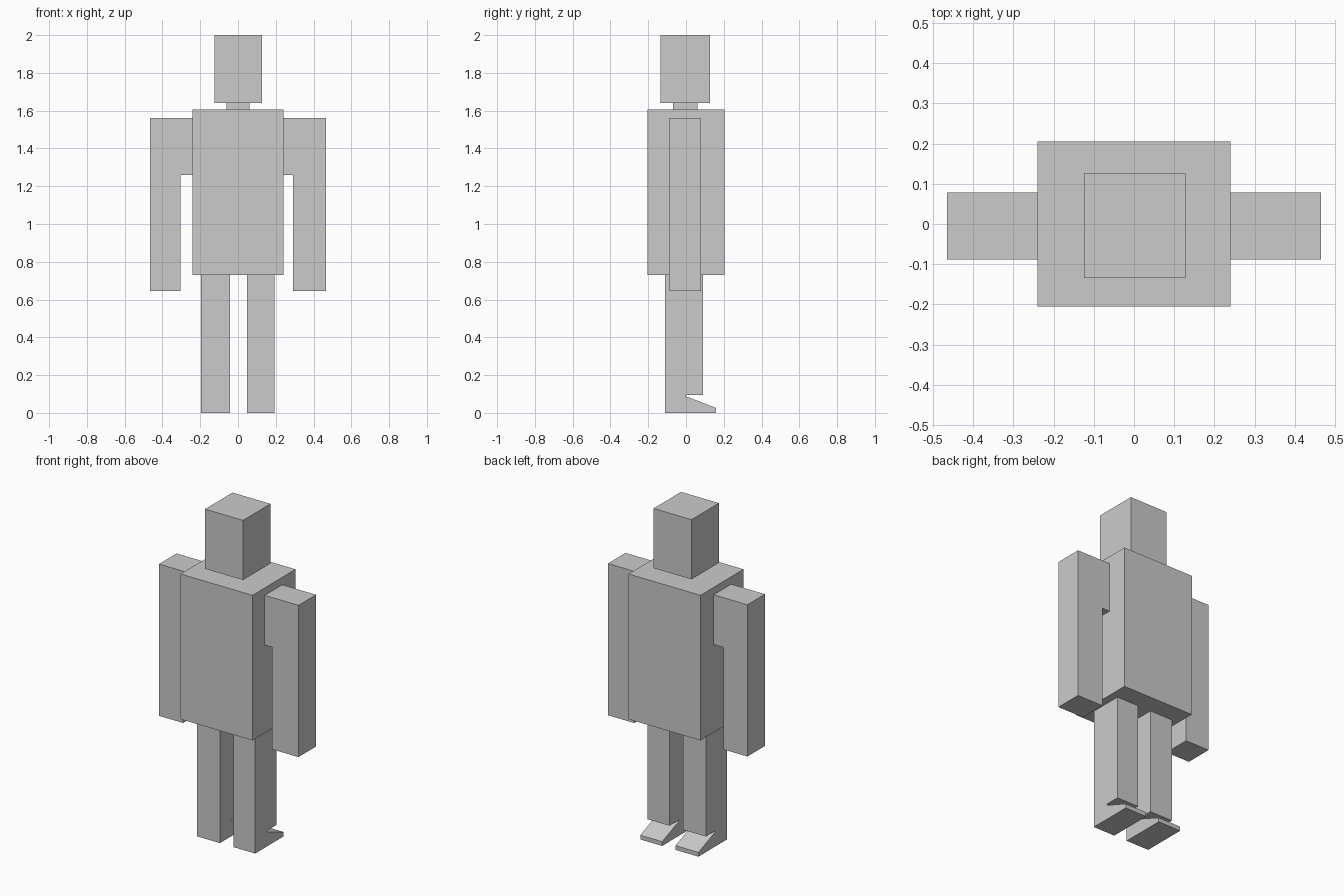
import bpy
import bmesh

if "Cube" in bpy.data.objects:
    bpy.data.objects.remove(bpy.data.objects["Cube"])


def prism(name, profile, axis, lo, hi):
    """Extrude a flat profile along x or y. Profile is (y, z) for x, (x, z) for y."""
    bm = bmesh.new()
    pts = [(lo, a, b) if axis == "x" else (a, lo, b) for a, b in profile]
    face = bm.faces.new([bm.verts.new(p) for p in pts])
    ext = bmesh.ops.extrude_face_region(bm, geom=[face])
    d = hi - lo
    verts = [v for v in ext["geom"] if isinstance(v, bmesh.types.BMVert)]
    bmesh.ops.translate(bm, verts=verts, vec=(d, 0, 0) if axis == "x" else (0, d, 0))
    bmesh.ops.recalc_face_normals(bm, faces=bm.faces[:])
    mesh = bpy.data.meshes.new(name)
    bm.to_mesh(mesh)
    bm.free()
    ob = bpy.data.objects.new(name, mesh)
    bpy.context.collection.objects.link(ob)
    return ob


def box(name, x0, x1, y0, y1, z0, z1):
    return prism(name, [(x0, z0), (x1, z0), (x1, z1), (x0, z1)], "y", y0, y1)


# Torso, neck and head
box("torso", -0.24, 0.24, -0.205, 0.205, 0.73, 1.605)
box("neck", -0.06, 0.06, -0.07, 0.06, 1.605, 1.64)
box("head", -0.125, 0.128, -0.135, 0.126, 1.64, 2.0)

# Arms: a shoulder block joined to a long hanging block
for name, s, inner in (("left_arm", -1, 0.305), ("right_arm", 1, 0.29)):
    outline = [(0.24, 1.56), (0.465, 1.56), (0.465, 0.645),
               (inner, 0.645), (inner, 1.26), (0.24, 1.26)]
    prism(name, [(s * x, z) for x, z in outline], "y", -0.088, 0.079)

# Legs with a wedge-shaped foot cut under the shin
leg = [(-0.112, 0), (0.16, 0), (0.16, 0.026), (0.0, 0.088),
       (0.0, 0.095), (0.09, 0.095), (0.09, 0.73), (-0.112, 0.73)]
prism("left_leg", leg, "x", -0.195, -0.042)
prism("right_leg", leg, "x", 0.047, 0.193)
